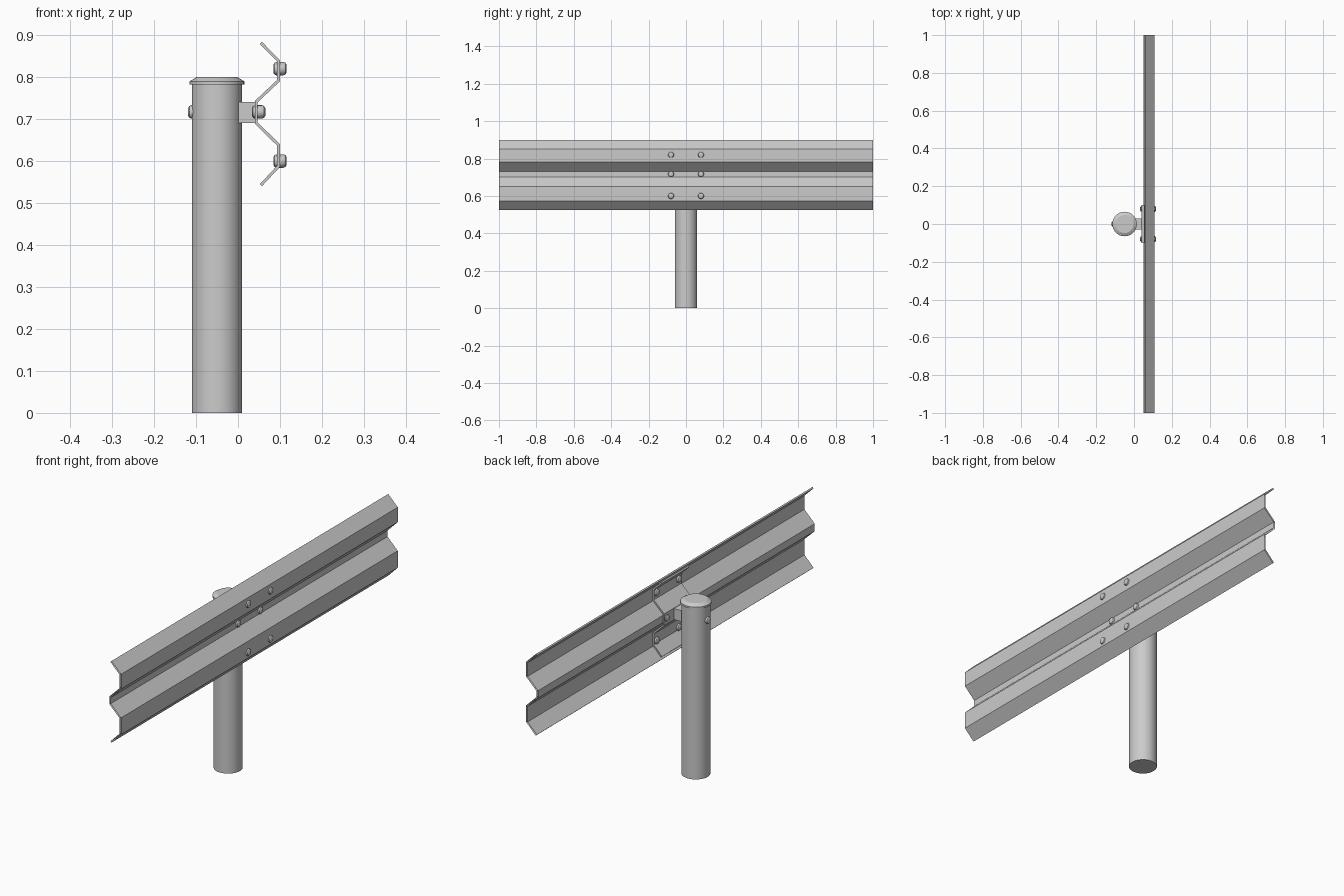
import bpy, bmesh, math
from mathutils import Matrix, Vector

if "Cube" in bpy.data.objects:
    bpy.data.objects.remove(bpy.data.objects["Cube"])


def finish(bm, name, matrix=None):
    bmesh.ops.recalc_face_normals(bm, faces=bm.faces[:])
    if matrix:
        bm.transform(matrix)
    me = bpy.data.meshes.new(name)
    bm.to_mesh(me)
    bm.free()
    for p in me.polygons:
        p.use_smooth = True
    me.set_sharp_from_angle(angle=math.radians(30))
    ob = bpy.data.objects.new(name, me)
    bpy.context.collection.objects.link(ob)
    return ob


def lathe(name, profile, sides, matrix):
    """Turn (radius, height) points round z and close both ends."""
    bm = bmesh.new()
    rings = []
    for r, h in profile:
        rings.append([bm.verts.new((r * math.cos(2 * math.pi * i / sides),
                                    r * math.sin(2 * math.pi * i / sides), h))
                      for i in range(sides)])
    for a, b in zip(rings, rings[1:]):
        for i in range(sides):
            j = (i + 1) % sides
            bm.faces.new((a[i], a[j], b[j], b[i]))
    bm.faces.new(rings[0])
    bm.faces.new(rings[-1])
    return finish(bm, name, matrix)


def offset(points, t):
    """Mitred copy of an (x, z) path, moved t towards the post."""
    pts = [Vector(p) for p in points]
    normals = []
    for a, b in zip(pts, pts[1:]):
        d = (b - a).normalized()
        normals.append(Vector((d.y, -d.x)))
    out = []
    for i, p in enumerate(pts):
        n1, n2 = normals[max(i - 1, 0)], normals[min(i, len(normals) - 1)]
        m = (n1 + n2).normalized()
        out.append(p + m * (t / m.dot(n1)))
    return out


def folded_sheet(name, path, thickness, half_length, capped):
    """Bent sheet metal running along y."""
    bm = bmesh.new()
    back = offset(path, thickness)
    loop = [Vector(p) for p in path] + back[::-1]
    ends = [[bm.verts.new((p.x, y, p.y)) for p in loop]
            for y in (-half_length, half_length)]
    n, k = len(loop), len(path)
    for i in range(n):
        j = (i + 1) % n
        bm.faces.new((ends[0][i], ends[0][j], ends[1][j], ends[1][i]))
    if capped:
        for e in ends:
            for i in range(k - 1):
                bm.faces.new((e[i], e[i + 1], e[n - 2 - i], e[n - 1 - i]))
    return finish(bm, name)


# Round post and its chamfered cap
post_at = Matrix.Translation((-0.05, 0, 0))
lathe("post", [(0.06, 0), (0.06, 0.783)], 32, post_at)
lathe("post_cap", [(0.065, 0.782), (0.065, 0.79), (0.048, 0.80)], 32, post_at)

# W-shaped rail, open at its ends
folded_sheet("rail", [(0.06, 0.898), (0.108, 0.85), (0.108, 0.782), (0.056, 0.73),
                      (0.056, 0.702), (0.108, 0.651), (0.108, 0.574), (0.06, 0.525)],
             -0.007 * -1, 1.0, False)

# Short backing plate behind the joint
folded_sheet("backing_plate", [(0.057, 0.884), (0.10, 0.84), (0.10, 0.79), (0.047, 0.74),
                               (0.047, 0.692), (0.10, 0.64), (0.10, 0.586), (0.057, 0.54)],
             0.007, 0.1, True)

# Spacer block between post and plate
bm = bmesh.new()
bmesh.ops.create_cube(bm, size=1)
finish(bm, "spacer_block",
       Matrix.Translation((0.017, 0, 0.716)) @ Matrix.Diagonal((0.05, 0.06, 0.05, 1)))

# Domed bolts, through the rail and at the back of the post
dome = [(0.009, -0.016), (0.014, -0.013), (0.016, -0.008),
        (0.016, 0.008), (0.014, 0.013), (0.009, 0.016)]
spots = [(x, y, z) for x, z in ((0.10, 0.82), (0.049, 0.717), (0.10, 0.60))
         for y in (-0.08, 0.08)]
spots.append((-0.103, 0, 0.717))
for i, spot in enumerate(spots):
    name = "post_bolt" if i == 6 else f"rail_bolt_{i + 1}"
    lathe(name, dome, 16, Matrix.Translation(spot) @ Matrix.Rotation(math.pi / 2, 4, 'Y'))
